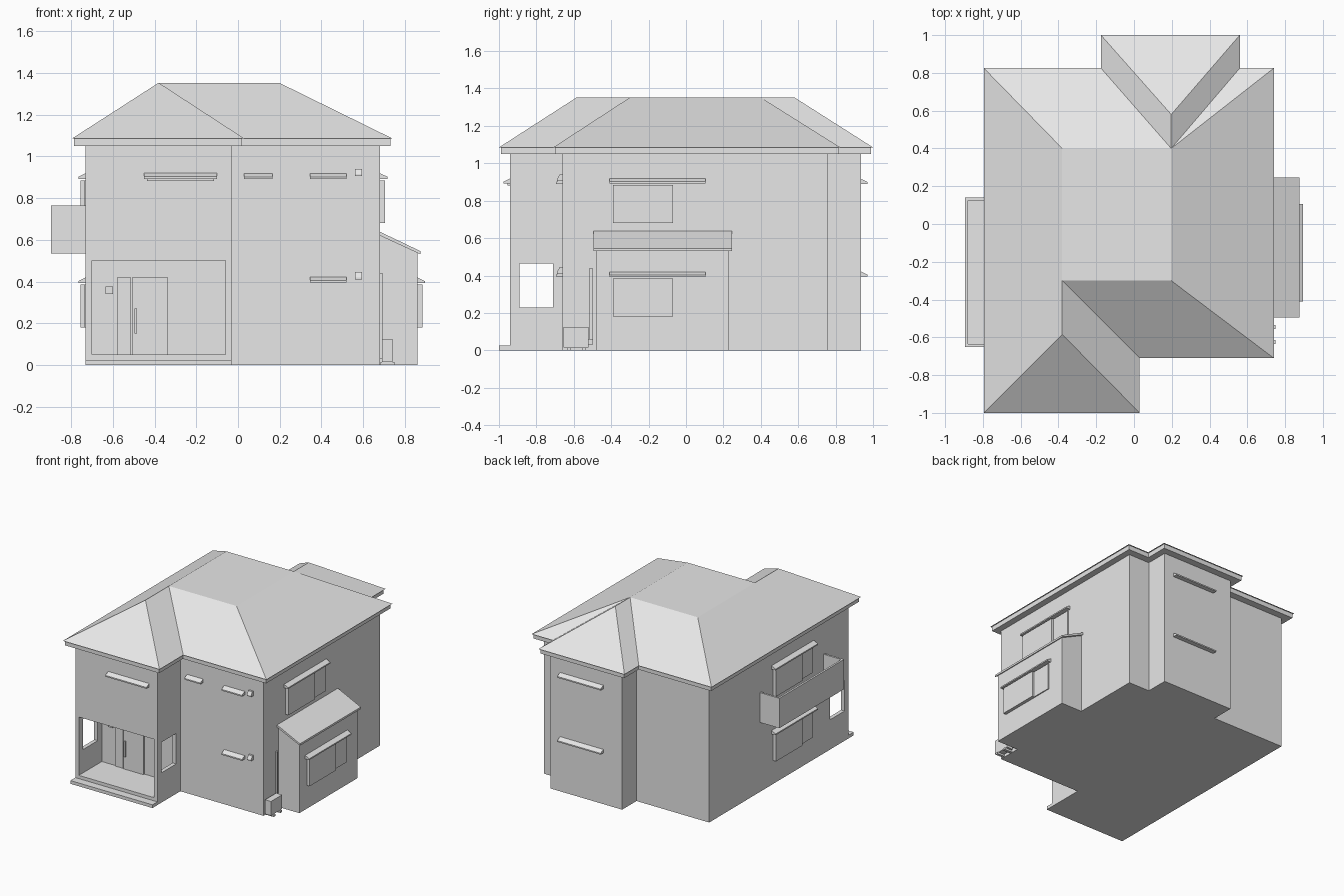
import bpy, bmesh

if "Cube" in bpy.data.objects:
    bpy.data.objects.remove(bpy.data.objects["Cube"])

# One plain grey for the whole house
GREY = bpy.data.materials.new("plain_grey")
GREY.diffuse_color = (0.8, 0.8, 0.8, 1)
GREY.use_nodes = True
GREY.node_tree.nodes["Principled BSDF"].inputs["Base Color"].default_value = GREY.diffuse_color


def make(name, verts, faces):
    """Flat-shaded mesh object with outward normals."""
    bm = bmesh.new()
    vs = [bm.verts.new(v) for v in verts]
    for f in faces:
        bm.faces.new([vs[i] for i in f])
    bmesh.ops.recalc_face_normals(bm, faces=bm.faces)
    me = bpy.data.meshes.new(name)
    bm.to_mesh(me)
    bm.free()
    me.materials.append(GREY)
    ob = bpy.data.objects.new(name, me)
    bpy.context.collection.objects.link(ob)
    return ob


def loft(name, start, end):
    """Closed solid between two matching loops."""
    n = len(start)
    sides = [(i, (i + 1) % n, (i + 1) % n + n, i + n) for i in range(n)]
    return make(name, start + end, sides + [tuple(range(n)), tuple(range(n, 2 * n))])


def slab(name, outline, z0, z1):
    return loft(name, [(x, y, z0) for x, y in outline], [(x, y, z1) for x, y in outline])


def box(name, x0, x1, y0, y1, z0, z1):
    return slab(name, [(x0, y0), (x1, y0), (x1, y1), (x0, y1)], z0, z1)


PLACE = {  # wall position, outward depth, distance along the wall -> x, y
    "front": lambda w, d, a: (a, w - d),
    "back": lambda w, d, a: (a, w + d),
    "left": lambda w, d, a: (w - d, a),
    "right": lambda w, d, a: (w + d, a),
}


def on_wall(name, side, wall, a0, a1, profile):
    """Extrude a (depth, z) profile along a wall."""
    p = PLACE[side]
    return loft(name, *[[(*p(wall, d, a), z) for d, z in profile] for a in (a0, a1)])


def plate(name, side, wall, a0, a1, z0, z1, d):
    return on_wall(name, side, wall, a0, a1, [(0, z0), (d, z0), (d, z1), (0, z1)])


def hood(name, side, wall, a0, a1, z, depth=0.035):
    return on_wall(name, side, wall, a0, a1,
                   [(0, z), (depth, z), (depth, z + 0.01), (0, z + 0.027)])


# Main walls with the rear wing
slab("main_walls", [(-0.73, -0.66), (0.68, -0.66), (0.68, 0.76), (0.5, 0.76), (0.5, 0.935),
                    (-0.11, 0.935), (-0.11, 0.76), (-0.73, 0.76)], 0, 1.06)

# Front wing: upper storey over an open porch
box("front_wing_upper", -0.73, -0.03, -0.94, -0.66, 0.5, 1.06)
box("porch_floor", -0.70, -0.06, -0.94, -0.66, 0, 0.05)
box("porch_step", -0.73, -0.03, -1.0, -0.94, 0, 0.025)
for side, x0 in (("left", -0.73), ("right", -0.06)):
    x1 = x0 + 0.03
    box(f"porch_{side}_front_pier", x0, x1, -0.94, -0.89, 0, 0.5)
    box(f"porch_{side}_rear_pier", x0, x1, -0.71, -0.66, 0, 0.5)
    box(f"porch_{side}_sill", x0, x1, -0.89, -0.71, 0, 0.23)
    box(f"porch_{side}_lintel", x0, x1, -0.89, -0.71, 0.465, 0.5)

# Entrance door
plate("door_sidelight", "front", -0.66, -0.58, -0.513, 0.05, 0.42, 0.008)
plate("door_leaf", "front", -0.66, -0.508, -0.335, 0.05, 0.42, 0.012)
plate("door_handle", "front", -0.675, -0.495, -0.485, 0.15, 0.27, 0.012)
plate("intercom", "front", -0.66, -0.635, -0.60, 0.34, 0.375, 0.015)

# Hipped roof with a flat crown; front and rear wings have short ridges
E, T = 1.085, 1.352
eave = [(-0.795, -1.0), (0.03, -1.0), (0.03, -0.71), (0.74, -0.71), (0.74, 0.825),
        (0.56, 0.825), (0.56, 1.0), (-0.175, 1.0), (-0.175, 0.825), (-0.795, 0.825)]
crown = [(-0.38, -0.585), (-0.38, -0.3), (0.197, -0.3), (0.197, 0.4), (0.197, 0.58), (-0.38, 0.4)]
make("roof", [(x, y, E) for x, y in eave] + [(x, y, T) for x, y in crown], [
    (0, 1, 10), (1, 2, 11, 10), (2, 3, 12, 11), (3, 4, 13, 12), (4, 5, 13), (5, 6, 14, 13),
    (6, 7, 14), (7, 8, 13, 14), (8, 9, 15, 13), (9, 0, 10, 11, 15), (11, 12, 13, 15),
    tuple(range(10))])

# Fascia set in a little from the roof edge
g = 0.01
fascia = [(x + (g if i in (0, 7, 8, 9) else -g), y + (g if i < 4 else -g))
          for i, (x, y) in enumerate(eave)]
slab("fascia", fascia, 1.05, E)

# Lean-to bay on the right
on_wall("bay_walls", "right", 0.68, -0.48, 0.228, [(0, 0), (0.18, 0), (0.18, 0.54), (0, 0.62)])
on_wall("bay_roof", "right", 0.68, -0.495, 0.247,
        [(0, 0.62), (0.195, 0.53), (0.195, 0.545), (0, 0.638)])

# Balcony on the left
box("balcony_floor", -0.895, -0.73, -0.65, 0.14, 0.535, 0.56)
box("balcony_front_rail", -0.895, -0.88, -0.65, 0.14, 0.56, 0.765)
for n, y in (("near", -0.65), ("far", 0.125)):
    box(f"balcony_{n}_rail", -0.88, -0.73, y, y + 0.015, 0.56, 0.765)


def shuttered_window(name, side, wall, start, sign, z):
    """Sliding shutter box beside a pane, under a hood."""
    def span(a, b):
        return sorted((start + sign * a, start + sign * b))
    plate(name + "_shutter", side, wall, *span(0.02, 0.34), z, z + 0.205, 0.025)
    plate(name + "_pane", side, wall, *span(0.34, 0.495), z, z + 0.205, 0.008)
    hood(name + "_hood", side, wall, *span(0, 0.515), z + 0.212)


shuttered_window("right_upper", "right", 0.68, -0.41, 1, 0.68)
shuttered_window("right_lower", "right", 0.86, -0.41, 1, 0.18)
shuttered_window("left_upper", "left", -0.73, 0.0, -1, 0.68)
shuttered_window("left_lower", "left", -0.73, 0.0, -1, 0.18)

# Hoods over the front and rear windows
hood("front_wing_hood", "front", -0.94, -0.45, -0.10, 0.892)
plate("front_wing_hood_batten", "front", -0.94, -0.435, -0.115, 0.882, 0.892, 0.015)
hood("front_small_hood", "front", -0.66, 0.028, 0.165, 0.89)
for level, z in (("lower", 0.395), ("upper", 0.89)):
    hood(f"front_{level}_hood", "front", -0.66, 0.345, 0.52, z)
    hood(f"rear_{level}_hood", "back", 0.935, 0.05, 0.42, z)
    # Vent cowl with a sloping front
    on_wall(f"{level}_vent", "front", -0.66, 0.56, 0.595,
            [(0, z + 0.015), (0.03, z + 0.015), (0.03, z + 0.025), (0.015, z + 0.05), (0, z + 0.05)])

# Air conditioner and its pipe cover by the bay
box("air_conditioner", 0.69, 0.74, -0.655, -0.52, 0.015, 0.125)
for i, y in enumerate((-0.635, -0.555)):
    box(f"air_conditioner_foot_{i + 1}", 0.683, 0.75, y, y + 0.02, 0, 0.015)
box("pipe_cover", 0.68, 0.693, -0.515, -0.5, 0.03, 0.44)
box("pipe_elbow", 0.68, 0.705, -0.52, -0.497, 0.03, 0.06)
